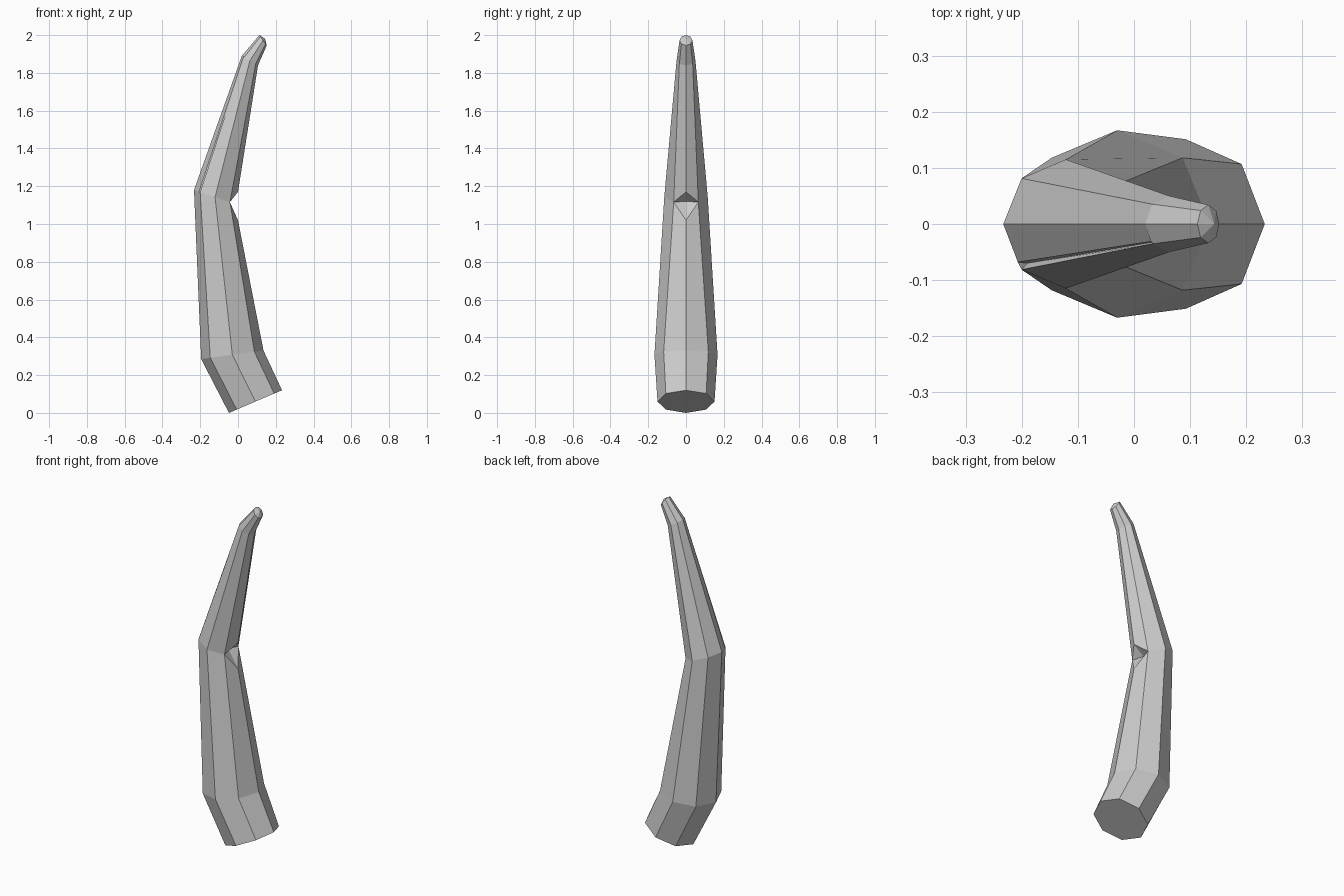
import bpy, bmesh, math
from mathutils import Vector

cube = bpy.data.objects.get("Cube")
if cube:
    bpy.data.objects.remove(cube, do_unlink=True)

mat = bpy.data.materials.new("plain grey")
mat.use_nodes = True
GREY = (0.6, 0.6, 0.6, 1)
mat.diffuse_color = GREY
mat.node_tree.nodes["Principled BSDF"].inputs["Base Color"].default_value = GREY

SIDES = 8
# each ring: left x, z, right x, z, half depth
RINGS = [
    (-0.048, 0.0, 0.233, 0.12, 0.151),
    (-0.195, 0.285, 0.135, 0.33, 0.167),
    (-0.233, 1.18, -0.01, 1.105, 0.115),
    (0.02, 1.89, 0.106, 1.84, 0.05),
    (0.113, 2.0, 0.152, 1.945, 0.034),
]

bm = bmesh.new()


def vert(x, y, z):
    return bm.verts.new((x, y, z))


def make_ring(x0, z0, x1, z1, depth):
    mid = Vector(((x0 + x1) / 2, 0, (z0 + z1) / 2))
    arm = Vector(((x1 - x0) / 2, 0, (z1 - z0) / 2))
    out = []
    for i in range(SIDES):
        a = math.tau * i / SIDES
        out.append(bm.verts.new(mid + arm * math.cos(a) + Vector((0, depth * math.sin(a), 0))))
    return out


rings = [make_ring(*r) for r in RINGS]

# pinched crease on the inside of the bend
bend = rings[2]
bm.verts.remove(bend[0])
low, fold, high = vert(0.0, 0, 1.02), vert(-0.065, 0, 1.12), vert(0.0, 0, 1.17)
for side in (1, 7):
    bend[side].co.y *= 0.8
    bm.faces.new((bend[side], low, fold))
    bm.faces.new((bend[side], fold, high))

# narrow groove along the front of the upper part
GROOVE = 5
groove_low = [vert(-0.207, -0.068, 1.17), vert(-0.19, -0.07, 1.163)]
groove_top = [vert(0.03, -0.031, 1.888), vert(0.042, -0.031, 1.878)]

# side walls, ring to ring
for k in range(len(rings) - 1):
    a, b = list(rings[k]), list(rings[k + 1])
    if k == 1:
        b[0] = low
    if k == 2:
        a[0] = high
    for i in range(SIDES):
        j = (i + 1) % SIDES
        if k == 2 and i == GROOVE - 1:
            bm.faces.new((a[i], groove_low[0], groove_top[0], b[i]))
        elif k == 2 and i == GROOVE:
            bm.faces.new((a[i], a[j], b[j], b[i]))
        else:
            bm.faces.new((a[i], a[j], b[j], b[i]))
c, d = rings[2][GROOVE], rings[3][GROOVE]
bm.faces.new((groove_low[0], groove_low[1], groove_top[1], groove_top[0]))
bm.faces.new((groove_low[1], c, d, groove_top[1]))
bm.faces.new((rings[2][GROOVE - 1], groove_low[0], groove_low[1], c))
bm.faces.new((rings[3][GROOVE - 1], groove_top[0], groove_top[1], d))

# flat base and slightly domed tip
bm.faces.new(list(reversed(rings[0])))
pole = vert(0.143, 0, 1.982)
for i in range(SIDES):
    bm.faces.new((rings[-1][i], rings[-1][(i + 1) % SIDES], pole))

bmesh.ops.recalc_face_normals(bm, faces=bm.faces)
mesh = bpy.data.meshes.new("bent_horn")
bm.to_mesh(mesh)
bm.free()
mesh.materials.append(mat)
horn = bpy.data.objects.new("bent_horn", mesh)
bpy.context.collection.objects.link(horn)
